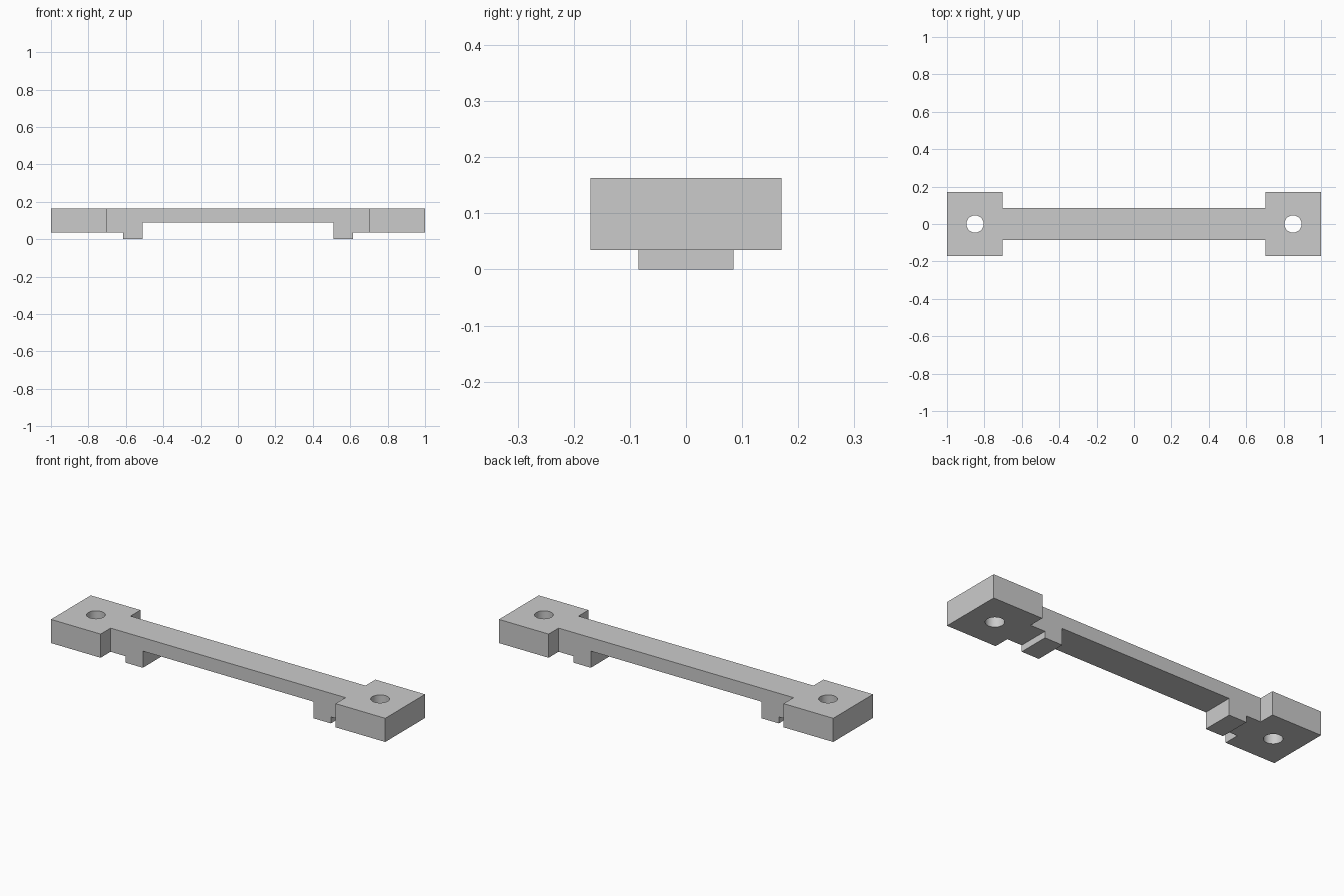
import bpy
import bmesh
from mathutils import Matrix, Vector

cube = bpy.data.objects.get("Cube")
if cube:
    bpy.data.objects.remove(cube, do_unlink=True)

HEIGHT = 0.163
PAD_INNER, PAD_HALF = 0.703, 0.17
BAR_HALF = 0.085
FOOT_IN, FOOT_OUT = 0.51, 0.615
PAD_BOTTOM, BAR_BOTTOM = 0.035, 0.09
HOLE_X, HOLE_R = 0.85, 0.046

grey = bpy.data.materials.new("plain_grey")
grey.use_nodes = True
colour = (0.6, 0.6, 0.6, 1)
grey.diffuse_color = colour
grey.node_tree.nodes["Principled BSDF"].inputs["Base Color"].default_value = colour


def make_object(name, bm):
    mesh = bpy.data.meshes.new(name)
    bmesh.ops.recalc_face_normals(bm, faces=bm.faces)
    bm.to_mesh(mesh)
    bm.free()
    obj = bpy.data.objects.new(name, mesh)
    bpy.context.collection.objects.link(obj)
    return obj


def box(name, x0, x1, top):
    """Cutter spanning the full depth, from below the floor up to top."""
    bm = bmesh.new()
    bottom = -0.1
    place = Matrix.Translation(((x0 + x1) / 2, 0, (bottom + top) / 2))
    size = Matrix.Diagonal((x1 - x0, 1, top - bottom, 1))
    bmesh.ops.create_cube(bm, size=1, matrix=place @ size)
    return make_object(name, bm)


def cylinder(name, x):
    bm = bmesh.new()
    bmesh.ops.create_cone(bm, cap_ends=True, segments=48, radius1=HOLE_R,
                          radius2=HOLE_R, depth=1, matrix=Matrix.Translation((x, 0, 0)))
    return make_object(name, bm)


# Bracket blank: dumbbell outline from above, raised to full height
quarter = [(1, PAD_HALF), (PAD_INNER, PAD_HALF), (PAD_INNER, BAR_HALF)]
half = quarter + [(-x, y) for x, y in reversed(quarter)]
outline = half + [(x, -y) for x, y in reversed(half)]
bm = bmesh.new()
face = bm.faces.new([bm.verts.new((x, y, 0)) for x, y in outline])
raised = bmesh.ops.extrude_face_region(bm, geom=[face])["geom"]
bmesh.ops.translate(bm, vec=Vector((0, 0, HEIGHT)),
                    verts=[v for v in raised if isinstance(v, bmesh.types.BMVert)])
bracket = make_object("mounting_bracket", bm)
bracket.data.materials.append(grey)

# Underside recess, raised pads outside the feet, and screw holes
cutters = [box("recess_cutter", -FOOT_IN, FOOT_IN, BAR_BOTTOM)]
for side, name in ((1, "left"), (-1, "right")):
    x0, x1 = sorted((side * FOOT_OUT, side * 1.1))
    cutters.append(box(name + "_pad_cutter", x0, x1, PAD_BOTTOM))
    cutters.append(cylinder(name + "_hole_cutter", side * HOLE_X))

for cutter in cutters:
    cutter.hide_render = True
    cut = bracket.modifiers.new(cutter.name, "BOOLEAN")
    cut.operation = "DIFFERENCE"
    cut.solver = "EXACT"
    cut.object = cutter

# Bake the cuts and discard the cutters
bpy.context.view_layer.update()
graph = bpy.context.evaluated_depsgraph_get()
baked = bpy.data.meshes.new_from_object(bracket.evaluated_get(graph))
bracket.modifiers.clear()
bracket.data = baked
for cutter in cutters:
    bpy.data.objects.remove(cutter, do_unlink=True)
baked.materials.clear()
baked.materials.append(grey)
for poly in baked.polygons:
    poly.material_index = 0

# Smooth hole walls, sharp edges elsewhere
bpy.ops.object.select_all(action="DESELECT")
bracket.select_set(True)
bpy.context.view_layer.objects.active = bracket
bpy.ops.object.shade_smooth_by_angle()
